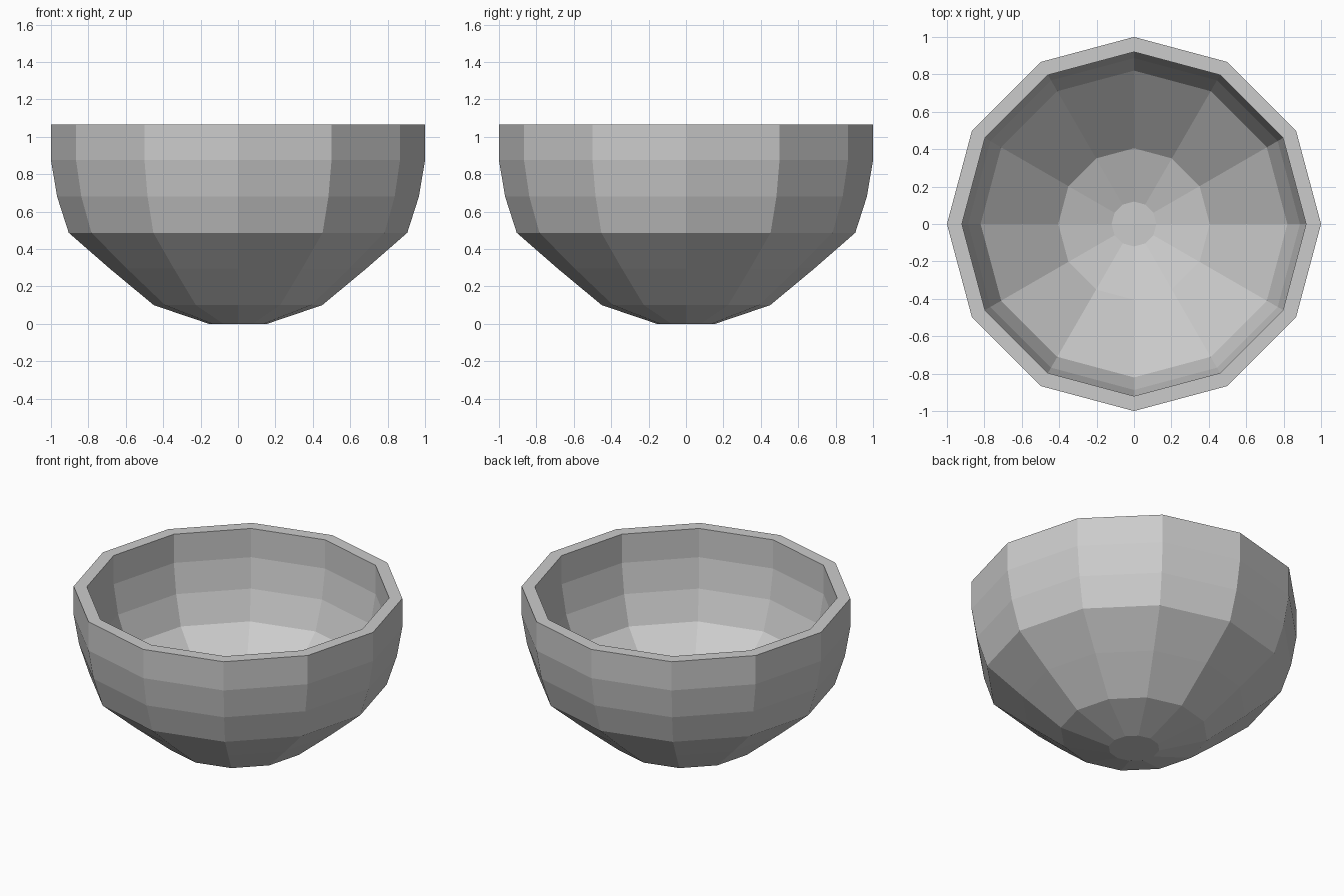
import bpy, bmesh
from math import cos, sin, tau

if "Cube" in bpy.data.objects:
    bpy.data.objects.remove(bpy.data.objects["Cube"])

SIDES = 12

# Closed wall section (radius, height): outside going up, then inside going down
outer = [(0.155, 0.003), (0.45, 0.10), (0.685, 0.295), (0.905, 0.487),
         (0.967, 0.68), (1.0, 0.875), (1.0, 1.067)]
inner = [(0.92, 1.067), (0.92, 0.875), (0.887, 0.68), (0.82, 0.492),
         (0.612, 0.312), (0.405, 0.132), (0.12, 0.04)]
outer[0] = (0.155, 0.0)

bm = bmesh.new()


def ring(r, z):
    return [bm.verts.new((r * cos(tau * i / SIDES), r * sin(tau * i / SIDES), z))
            for i in range(SIDES)]


# Walls and rim
rings = [ring(r, z) for r, z in outer + inner]
for a, b in zip(rings, rings[1:]):
    for i in range(SIDES):
        j = (i + 1) % SIDES
        bm.faces.new((a[i], a[j], b[j], b[i]))

# Underside and inner floor
bm.faces.new(rings[0][::-1])
bm.faces.new(rings[-1])
bmesh.ops.recalc_face_normals(bm, faces=bm.faces)

mesh = bpy.data.meshes.new("bowl")
bm.to_mesh(mesh)
bm.free()
bowl = bpy.data.objects.new("bowl", mesh)
bpy.context.collection.objects.link(bowl)
